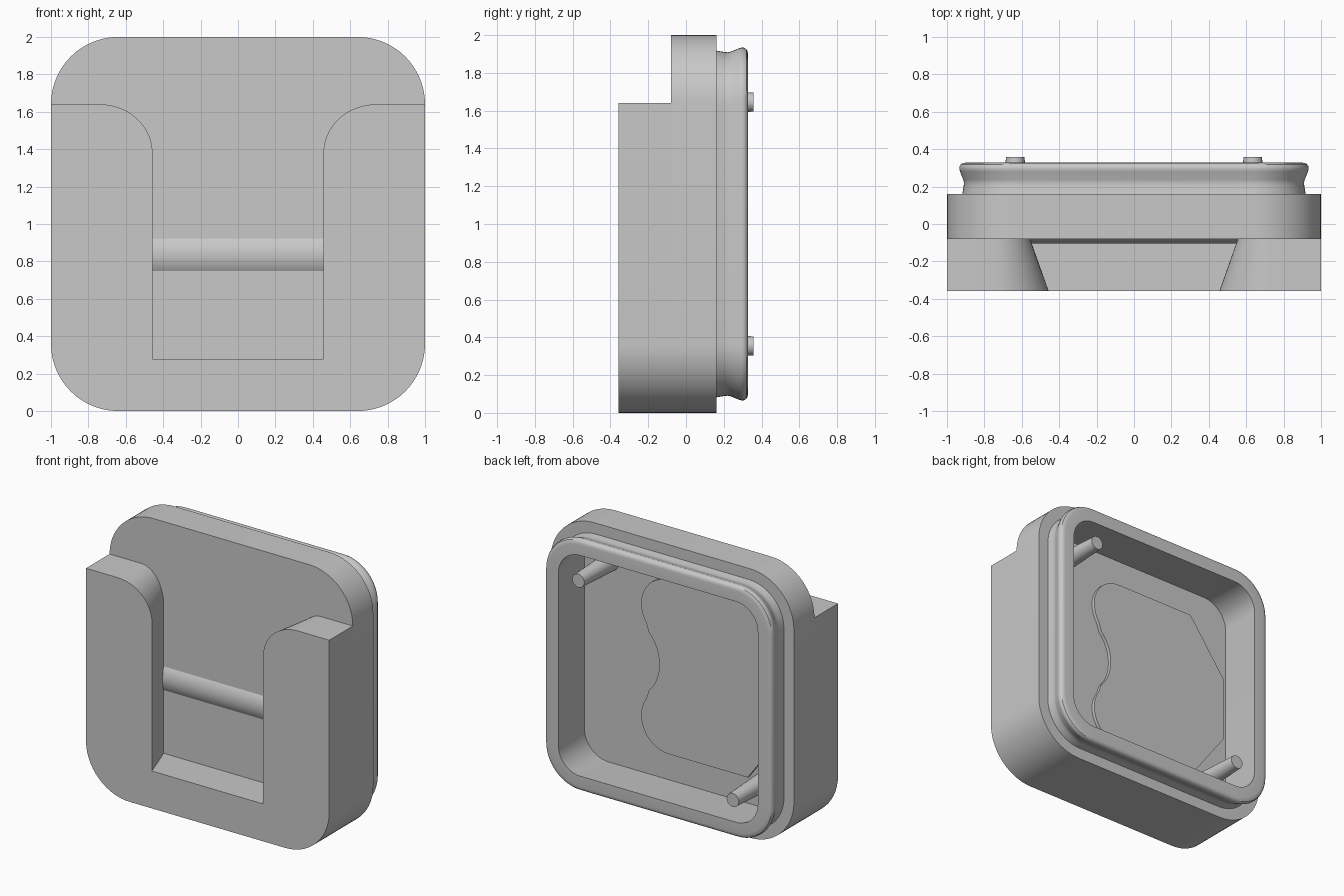
import bpy, bmesh
from math import sin, cos, pi, radians

cube = bpy.data.objects.get("Cube")
if cube:
    bpy.data.objects.remove(cube)

grey = bpy.data.materials.new("plain_grey")
grey.use_nodes = True
colour = (0.58, 0.58, 0.58, 1)
grey.diffuse_color = colour
grey.node_tree.nodes["Principled BSDF"].inputs["Base Color"].default_value = colour


def arc(cx, cz, rx, rz, start, end, n=14):
    """Points on an elliptical arc in a plane, angles in degrees."""
    angles = [radians(start + (end - start) * i / n) for i in range(n + 1)]
    return [(cx + rx * cos(a), cz + rz * sin(a)) for a in angles]


def rounded_square(half, r):
    c = half - r
    ring = []
    for i, (sx, sz) in enumerate([(1, 1), (-1, 1), (-1, -1), (1, -1)]):
        ring += arc(sx * c, 1 + sz * c, r, r, 90 * i, 90 * i + 90)
    return ring


def loft(name, rings):
    """Skin a list of (y, x-z outline) rings and cap both ends."""
    bm = bmesh.new()
    rows = [[bm.verts.new((x, y, z)) for x, z in ring] for y, ring in rings]
    for a, b in zip(rows, rows[1:]):
        for i in range(len(a)):
            j = (i + 1) % len(a)
            bm.faces.new((a[i], a[j], b[j], b[i]))
    bm.faces.new(rows[0])
    bm.faces.new(rows[-1])
    bmesh.ops.recalc_face_normals(bm, faces=bm.faces)
    mesh = bpy.data.meshes.new(name)
    bm.to_mesh(mesh)
    bm.free()
    mesh.materials.append(grey)
    ob = bpy.data.objects.new(name, mesh)
    bpy.context.collection.objects.link(ob)
    bpy.ops.object.select_all(action="DESELECT")
    ob.select_set(True)
    bpy.context.view_layer.objects.active = ob
    bpy.ops.object.shade_smooth_by_angle(angle=radians(32))
    return ob


# Housing: square plate, grooved lip with a rolled rim, and the hollow behind it
profile = [(-0.08, 1, 0.36), (0.161, 1, 0.36), (0.161, 0.918, 0.29),
           (0.20, 0.911, 0.28), (0.22, 0.909, 0.28), (0.235, 0.912, 0.28),
           (0.28, 0.930, 0.29), (0.293, 0.934, 0.29), (0.307, 0.933, 0.29),
           (0.319, 0.926, 0.28), (0.326, 0.915, 0.28), (0.328, 0.90, 0.26),
           (0.328, 0.82, 0.18), (-0.02, 0.85, 0.20)]
loft("housing", [(y, rounded_square(half, r)) for y, half, r in profile])


# Front cradle: U shape whose slot widens towards the plate
def cradle_outline(inner):
    r = 0.74 - inner
    side = arc(0.74, 1.38, r, 0.26, 180, 90)
    right = [(inner, 0.278)] + side + [(1, 1.64)] + arc(0.64, 0.36, 0.36, 0.36, 0, -90)
    return right + [(-x, z) for x, z in reversed(right)]


loft("cradle", [(-0.357, cradle_outline(0.457)), (-0.08, cradle_outline(0.555))])

# Shallow round ridge across the slot floor
ridge = arc(0.062, 0.836, 0.167, 0.167, 147.4, 212.6)
ob = loft("slot_ridge", [(-0.552, ridge), (0.552, ridge)])
for v in ob.data.vertices:
    v.co.x, v.co.y = v.co.y, v.co.x
ob.data.flip_normals()

# Low raised pad in the hollow: two lobes on one side, cut corners on the other
lower = arc(0.14, 0.585, 0.225, 0.23, -90, 35)
waist = arc(0.436, 1.0, 0.22, 0.27, 232, 128)
upper = arc(0.14, 1.415, 0.225, 0.23, -35, 90)
corners = [(-0.51, 1.645), (-0.81, 1.24), (-0.81, 0.76), (-0.51, 0.355)]
pad = lower + waist + upper + corners
loft("raised_pad", [(-0.03, pad), (0.005, pad)])

# Two tapered locating pins in opposite corners
for name, s in (("upper_pin", 1), ("lower_pin", -1)):
    x, z = 0.635 * s, 1 + 0.645 * s
    loft(name, [(y, arc(x, z, r, r, 0, 345, 23)) for y, r in ((-0.03, 0.068), (0.358, 0.05))])
